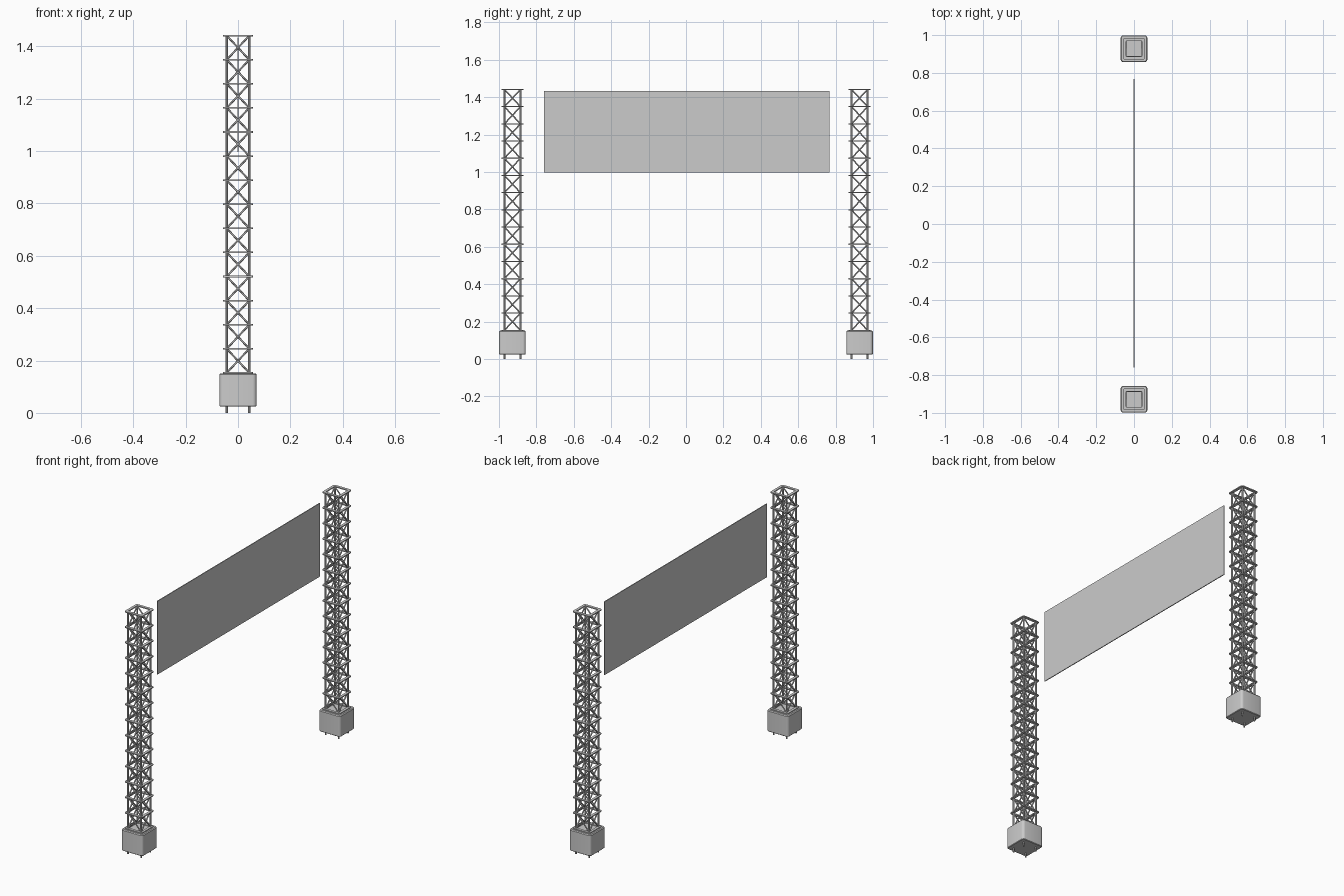
import bpy, bmesh, math
from mathutils import Vector

if "Cube" in bpy.data.objects:
    bpy.data.objects.remove(bpy.data.objects["Cube"])

TY = 0.928            # tower centre distance along y
LEG = 0.043           # leg offset from tower centre
Z0, Z1, BAYS = 0.153, 1.441, 14
STEP = (Z1 - Z0) / BAYS


def finish(name, bm, mirror=True, smooth=True):
    bmesh.ops.recalc_face_normals(bm, faces=bm.faces)
    me = bpy.data.meshes.new(name)
    bm.to_mesh(me)
    bm.free()
    ob = bpy.data.objects.new(name, me)
    bpy.context.collection.objects.link(ob)
    if mirror:  # second tower
        m = ob.modifiers.new("other_tower", 'MIRROR')
        m.use_axis = (False, True, False)
    if smooth:
        bpy.ops.object.select_all(action='DESELECT')
        ob.select_set(True)
        bpy.context.view_layer.objects.active = ob
        bpy.ops.object.shade_smooth_by_angle(angle=math.radians(35))
    return ob


def rod(bm, a, b, r, sides=8):
    a, b = Vector(a), Vector(b)
    d = b - a
    mat = d.to_track_quat('Z', 'Y').to_matrix().to_4x4()
    mat.translation = (a + b) / 2
    bmesh.ops.create_cone(bm, cap_ends=True, segments=sides, radius1=r,
                          radius2=r, depth=d.length, matrix=mat)


def rounded_square(h, r, n=4):
    pts = []
    for k in range(4):
        c = math.pi / 4 + k * math.pi / 2
        cx = math.copysign(h - r, math.cos(c))
        cy = math.copysign(h - r, math.sin(c))
        for i in range(n + 1):
            t = (k + i / n) * math.pi / 2
            pts.append((cx + r * math.cos(t), cy + r * math.sin(t)))
    return pts


def loft(bm, sections, closed=False):
    # sections: (half width, corner radius, z)
    loops = [[bm.verts.new((x, y + TY, z)) for x, y in rounded_square(h, r)]
             for h, r, z in sections]
    pairs = list(zip(loops, loops[1:]))
    if closed:
        pairs.append((loops[-1], loops[0]))
    else:
        bm.faces.new(loops[0])
        bm.faces.new(loops[-1])
    n = len(loops[0])
    for a, b in pairs:
        for i in range(n):
            j = (i + 1) % n
            bm.faces.new((a[i], a[j], b[j], b[i]))


# ballast blocks with rounded corners
bm = bmesh.new()
loft(bm, [(0.068, 0.012, 0.024), (0.071, 0.015, 0.027),
          (0.071, 0.015, 0.146), (0.067, 0.011, 0.151)])
finish("ballast_block", bm)

# corners of one tower, in order
corners = [(sx * LEG, TY + sy * LEG) for sx, sy in
           ((-1, -1), (1, -1), (1, 1), (-1, 1))]

# feet and legs
bm = bmesh.new()
for x, y in corners:
    rod(bm, (x, y, 0), (x, y, 0.03), 0.005, 10)
finish("feet", bm)
bm = bmesh.new()
for x, y in corners:
    rod(bm, (x, y, 0.145), (x, y, Z1), 0.0055, 10)
finish("tower_legs", bm)

# square frames between the bays
bm = bmesh.new()
for i in range(BAYS + 1):
    z, t = Z0 + i * STEP, 0.003
    loft(bm, [(0.042, 0.004, z - t), (0.058, 0.012, z - t),
              (0.058, 0.012, z + t), (0.042, 0.004, z + t)], closed=True)
finish("tower_frames", bm)

# crossed braces on all four sides
bm = bmesh.new()
for i in range(BAYS):
    lo, hi = Z0 + i * STEP, Z0 + (i + 1) * STEP
    for k in range(4):
        a, b = corners[k], corners[(k + 1) % 4]
        rod(bm, (*a, lo), (*b, hi), 0.0038, 6)
        rod(bm, (*b, lo), (*a, hi), 0.0038, 6)
finish("cross_braces", bm)

# banner panel
bm = bmesh.new()
bmesh.ops.create_cube(bm, size=1)
bmesh.ops.scale(bm, vec=(0.005, 1.526, 0.436), verts=bm.verts)
bmesh.ops.translate(bm, vec=(0, 0.004, 1.215), verts=bm.verts)
finish("banner", bm, mirror=False, smooth=False)
